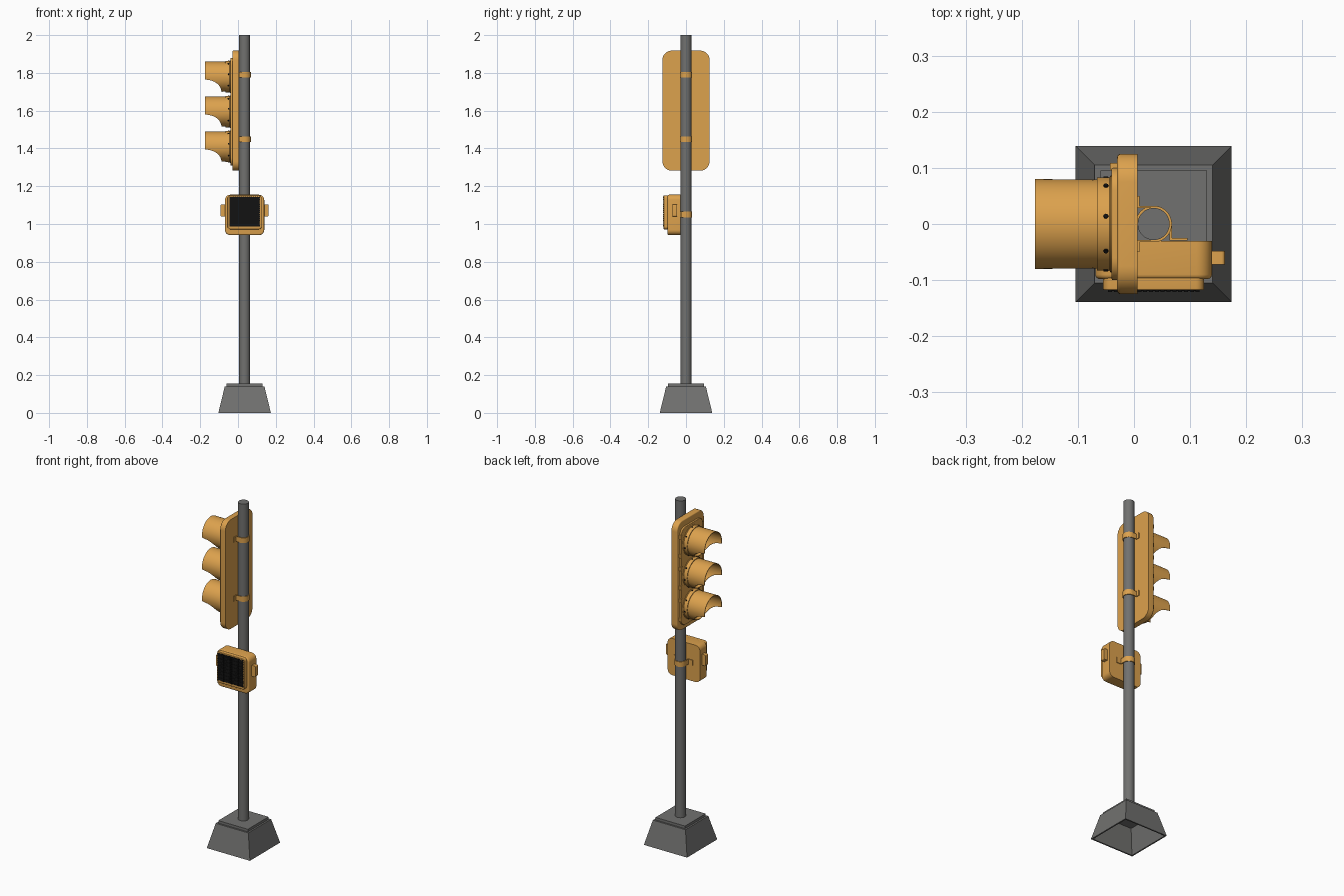
import bpy, bmesh, math
from mathutils import Vector, Matrix

if "Cube" in bpy.data.objects:
    bpy.data.objects.remove(bpy.data.objects["Cube"])


def material(name, rgb):
    m = bpy.data.materials.new(name)
    m.diffuse_color = (*rgb, 1)
    m.use_nodes = True
    m.node_tree.nodes["Principled BSDF"].inputs["Base Color"].default_value = m.diffuse_color
    return m


AMBER = material("amber_paint", (0.72, 0.36, 0.075))
GREY = material("steel_grey", (0.165, 0.165, 0.16))
BLACK = material("black", (0.006, 0.006, 0.006))
PX = 0.035  # pole axis


def finish(name, bm, mat, smooth=True):
    bmesh.ops.recalc_face_normals(bm, faces=bm.faces)
    me = bpy.data.meshes.new(name)
    bm.to_mesh(me)
    bm.free()
    me.materials.append(mat)
    ob = bpy.data.objects.new(name, me)
    bpy.context.collection.objects.link(ob)
    if smooth:
        bpy.ops.object.select_all(action='DESELECT')
        ob.select_set(True)
        bpy.context.view_layer.objects.active = ob
        bpy.ops.object.shade_smooth_by_angle(angle=math.radians(35))
    return ob


def place(axis, u, v, d):
    return (d, u, v) if axis == 'x' else (u, d, v) if axis == 'y' else (u, v, d)


def loft(name, rings, mat, closed=False, caps=True):
    """Skin a row of equal-length vertex rings."""
    bm = bmesh.new()
    vs = [[bm.verts.new(p) for p in r] for r in rings]
    n = len(vs[0])
    pairs = list(zip(vs, vs[1:])) + ([(vs[-1], vs[0])] if closed else [])
    for a, b in pairs:
        for i in range(n):
            j = (i + 1) % n
            bm.faces.new((a[i], a[j], b[j], b[i]))
    if caps and not closed:
        bm.faces.new(vs[0])
        bm.faces.new(vs[-1])
    return finish(name, bm, mat)


def outline(hu, hv, r, seg=8):
    pts = []
    for k, (su, sv) in enumerate([(1, 1), (-1, 1), (-1, -1), (1, -1)]):
        for i in range(seg + 1):
            a = math.pi / 2 * (k + i / seg)
            pts.append((su * (hu - r) + r * math.cos(a), sv * (hv - r) + r * math.sin(a)))
    return pts


def slab(name, axis, cu, cv, hu, hv, r, d0, d1, mat, bevel=0.0):
    """Rounded rectangle extruded from d0 to d1, front edge (d0) rounded."""
    rings = []
    s = math.copysign(1, d1 - d0)
    steps = 4 if bevel else 0
    for i in range(steps + 1):
        a = math.pi / 2 * i / max(steps, 1)
        e = bevel * (1 - math.sin(a))
        d = d0 + s * bevel * (1 - math.cos(a))
        rings.append([place(axis, cu + u, cv + v, d) for u, v in outline(hu - e, hv - e, r - e)])
    rings.append([place(axis, cu + u, cv + v, d1) for u, v in outline(hu, hv, r)])
    return loft(name, rings, mat)


def revolve_x(name, cz, prof, mat, closed=True, seg=64):
    """Revolve (x, radius) points about a line along x."""
    rings = [[(x, r * math.cos(2 * math.pi * i / seg), cz + r * math.sin(2 * math.pi * i / seg))
              for i in range(seg)] for x, r in prof]
    return loft(name, rings, mat, closed)


def boxes(name, items, mat):
    bm = bmesh.new()
    for c, s in items:
        bmesh.ops.create_cube(bm, size=1, matrix=Matrix.Translation(c) @ Matrix.Diagonal((*s, 1)))
    return finish(name, bm, mat, False)


# Hollow tapered base, open underneath
def square(h, z):
    return [(PX + sx * h, sy * h, z) for sx, sy in ((1, 1), (-1, 1), (-1, -1), (1, -1))]


bm = bmesh.new()
rs = [[bm.verts.new(p) for p in square(h, z)] for h, z in
      ((0.097, 0.132), (0.131, 0), (0.139, 0), (0.105, 0.14))]
for a, b in zip(rs, rs[1:]):
    for i in range(4):
        bm.faces.new((a[i], a[(i + 1) % 4], b[(i + 1) % 4], b[i]))
bm.faces.new(rs[0])
bm.faces.new(rs[-1])
finish("base_foot", bm, GREY, False)
boxes("base_plate", [((PX, 0, 0.147), (0.19, 0.19, 0.016))], GREY)

# Pole
bm = bmesh.new()
bmesh.ops.create_cone(bm, cap_ends=True, segments=48, radius1=0.0285, radius2=0.0285, depth=1.85,
                      matrix=Matrix.Translation((PX, 0, 1.075)))
finish("pole", bm, GREY)

# Signal backplate and front panel
slab("signal_housing", 'x', 0, 1.6, 0.125, 0.318, 0.05, -0.03, 0.006, AMBER, 0.006)
slab("signal_panel", 'x', 0, 1.595, 0.1, 0.285, 0.04, -0.04, -0.025, AMBER, 0.003)

# Three lamps: ring, lens, visor and screws
for n, cz in enumerate((1.78, 1.595, 1.41)):
    t = str(n + 1)
    revolve_x("lamp_ring_" + t, cz, [(-0.036, 0.086), (-0.042, 0.086), (-0.044, 0.083), (-0.066, 0.083),
                                     (-0.066, 0.073), (-0.036, 0.073)], AMBER)
    revolve_x("lens_" + t, cz, [(-0.04, 0.075), (-0.046, 0.073), (-0.052, 0.06),
                                (-0.057, 0.04), (-0.059, 0.012)], BLACK, False)
    # Visor: tube whose front edge is scooped away below
    seg, R, r = 72, 0.08, 0.0765
    rings = [[], [], [], []]
    for i in range(seg):
        a = 2 * math.pi * i / seg
        z = R * math.sin(a)
        x = -0.176
        if z < -0.015:
            x += 0.088 * math.sqrt(max(0, 1 - ((z + 0.08) / 0.065) ** 2))
        for k, (px, q) in enumerate(((-0.05, R - 0.001), (x, R), (x, r), (-0.05, r))):
            rings[k].append((px, q * math.cos(a), cz + q * math.sin(a)))
    loft("visor_" + t, rings, AMBER, True)
    bm = bmesh.new()
    for i in range(8):
        a = math.pi / 4 * i + math.pi / 2 - 0.17
        d = Vector((0, math.cos(a), math.sin(a)))
        m = Matrix.Translation(Vector((-0.05, 0, cz)) + d * 0.0825) @ d.to_track_quat('Z', 'Y').to_matrix().to_4x4()
        bmesh.ops.create_cone(bm, cap_ends=True, segments=12, radius1=0.005, radius2=0.004,
                              depth=0.006, matrix=m)
    finish("lamp_screws_" + t, bm, BLACK)
    # Hinge lugs beside each lamp
    boxes("hinge_lugs_" + t, [((-0.036, 0.102, cz + s * 0.055), (0.014, 0.014, 0.022)) for s in (-1, 1)], AMBER)

# Countdown box on the front of the pole
CZ = 1.048
slab("display_housing", 'y', PX, CZ, 0.104, 0.107, 0.028, -0.098, -0.03, AMBER, 0.008)
slab("display_bezel", 'y', PX, 1.062, 0.09, 0.09, 0.015, -0.118, -0.09, AMBER, 0.003)
boxes("display_screen", [((PX, -0.1175, 1.065), (0.16, 0.004, 0.154))], BLACK)
leds = [((PX - 0.0775 + 0.0104 * i, -0.119, 0.990 + 0.0101 * j), (0.007, 0.004, 0.007))
        for i in range(16) for j in range(16)]
boxes("display_leds", leds, BLACK)

# Side latches
for s, side in ((-1, "left"), (1, "right")):
    x = PX + s * 0.113
    slab("latch_" + side, 'y', x, 1.072, 0.014, 0.032, 0.006, -0.072, -0.048, AMBER)


# Clamps: strap round the pole with flanges against the plate
def clamp(name, z, ang, flange):
    R, T, seat = 0.0285, 0.004, 0.029
    outer = [(-seat, flange), (-seat + T, flange), (-seat + T, R + T)]
    inner = [(-seat, flange - 0.001), (-seat, flange - 0.002), (-seat, R)]
    for i in range(25):
        a = math.pi / 2 - math.pi * i / 24
        outer.append(((R + T) * math.cos(a), (R + T) * math.sin(a)))
        inner.append((R * math.cos(a), R * math.sin(a)))
    for p in (outer, inner):
        p += [(x, -y) for x, y in reversed(p[:3])]
    rot = Matrix.Rotation(ang, 3, 'Z')
    rings = []
    for o, i in zip(outer, inner):
        rings.append([rot @ Vector((*q, h)) + Vector((PX, 0, z))
                      for q, h in ((o, -0.015), (o, 0.015), (i, 0.015), (i, -0.015))])
    loft(name, rings, AMBER)


clamp("signal_clamp_upper", 1.79, 0, 0.05)
clamp("signal_clamp_lower", 1.448, 0, 0.05)
clamp("display_clamp", 1.05, math.pi / 2, 0.06)
